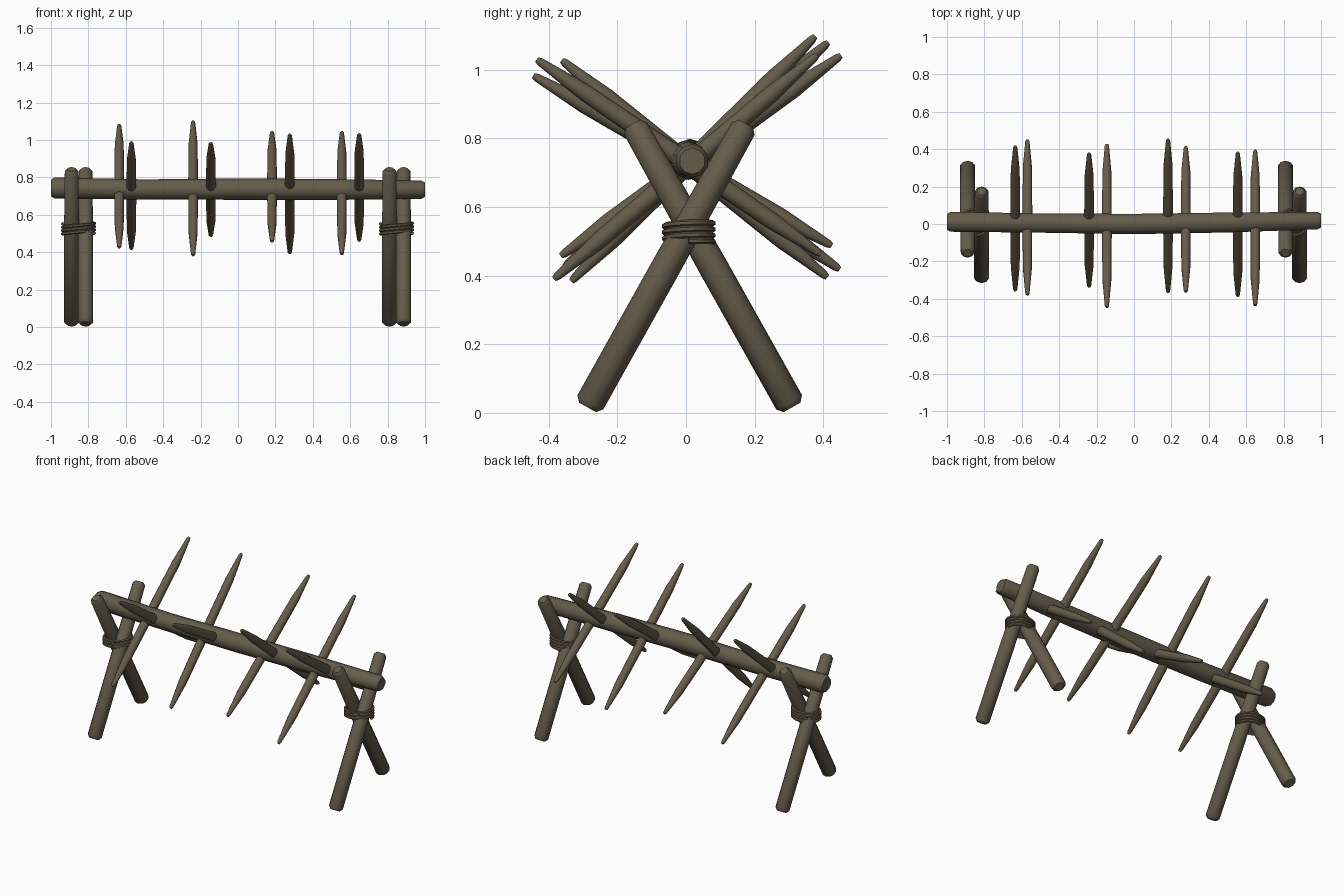
import bpy, math
from mathutils import Vector

if "Cube" in bpy.data.objects:
    bpy.data.objects.remove(bpy.data.objects["Cube"])

wood = bpy.data.materials.new("weathered_wood")
wood.diffuse_color = (0.130, 0.107, 0.068, 1)
wood.use_nodes = True
wood.node_tree.nodes["Principled BSDF"].inputs["Base Color"].default_value = wood.diffuse_color


def tube(name, path, radii, sides=10):
    """Closed round tube along a path, with one radius per path point."""
    pts = [Vector(p) for p in path]
    verts, faces, n = [], [], len(pts)
    for i, p in enumerate(pts):
        t = (pts[min(i + 1, n - 1)] - pts[max(i - 1, 0)]).normalized()
        u = t.cross(Vector((0, 0, 1))).normalized()
        v = t.cross(u)
        for k in range(sides):
            a = math.tau * (k + 0.5) / sides
            verts.append(p + radii[i] * (math.cos(a) * u + math.sin(a) * v))
    for i in range(n - 1):
        for k in range(sides):
            j = (k + 1) % sides
            faces.append((i * sides + k, i * sides + j,
                          (i + 1) * sides + j, (i + 1) * sides + k))
    faces.append(tuple(reversed(range(sides))))
    faces.append(tuple((n - 1) * sides + k for k in range(sides)))
    me = bpy.data.meshes.new(name)
    me.from_pydata(verts, [], faces)
    me.materials.append(wood)
    ob = bpy.data.objects.new(name, me)
    bpy.context.collection.objects.link(ob)
    # consistent outward normals, then smooth sides with crisp ends
    bpy.ops.object.select_all(action='DESELECT')
    bpy.context.view_layer.objects.active = ob
    ob.select_set(True)
    bpy.ops.object.mode_set(mode='EDIT')
    bpy.ops.mesh.select_all(action='SELECT')
    bpy.ops.mesh.normals_make_consistent(inside=False)
    bpy.ops.object.mode_set(mode='OBJECT')
    bpy.ops.object.shade_smooth_by_angle(angle=math.radians(40))
    return ob


def straight(name, a, b, profile):
    """Tube from a to b; profile holds (fraction, radius) pairs."""
    a, b = Vector(a), Vector(b)
    return tube(name, [a.lerp(b, f) for f, r in profile], [r for f, r in profile])


# Slightly crooked horizontal beam
tube("beam",
     [(-1, .012, .743), (-.98, .012, .743), (-.5, .005, .735), (0, 0, .737),
      (.5, .008, .735), (.98, .018, .734), (1, .018, .734)],
     [.044, .056, .054, .057, .056, .049, .038])

# Crossed legs and rope lashing at each end
leg_profile = [(0, .028), (.018, .043), (.5, .043), (.982, .038), (1, .024)]
for side, xa, xb in (("left", -.89, -.815), ("right", .81, .885)):
    straight(side + "_leg_leaning_forward", (xa, .309, .016), (xa, -.155, .843), leg_profile)
    straight(side + "_leg_leaning_back", (xb, -.287, .016), (xb, .175, .843), leg_profile)
    cx, turns, steps = (xa + xb) / 2, 3.5, 84
    coil = []
    for i in range(steps + 1):
        a = math.tau * turns * i / steps
        coil.append((cx + .085 * math.cos(a), .008 + .07 * math.sin(a),
                     .495 + .062 * i / steps + .006 * math.cos(a)))
    tube(side + "_lashing", coil, [.009] * (steps + 1), 6)

# Sharpened stakes through the beam: x, lower (y, z), upper (y, z)
stakes = [
    (-.635, (-.355, .425), (.415, 1.08)), (-.57, (.448, .418), (-.378, .987)),
    (-.24, (-.335, .383), (.377, 1.098)), (-.145, (.425, .487), (-.445, .983)),
    (.182, (-.365, .457), (.452, 1.042)), (.277, (.412, .395), (-.362, 1.028)),
    (.555, (-.385, .390), (.382, 1.042)), (.648, (.393, .462), (-.435, 1.03)),
]
stake_profile = [(0, .008), (.012, .012), (.17, .025), (.5, .028),
                 (.83, .025), (.988, .012), (1, .008)]
for i, (x, lo, hi) in enumerate(stakes):
    straight(f"stake_{i + 1}", (x, *lo), (x, *hi), stake_profile)
